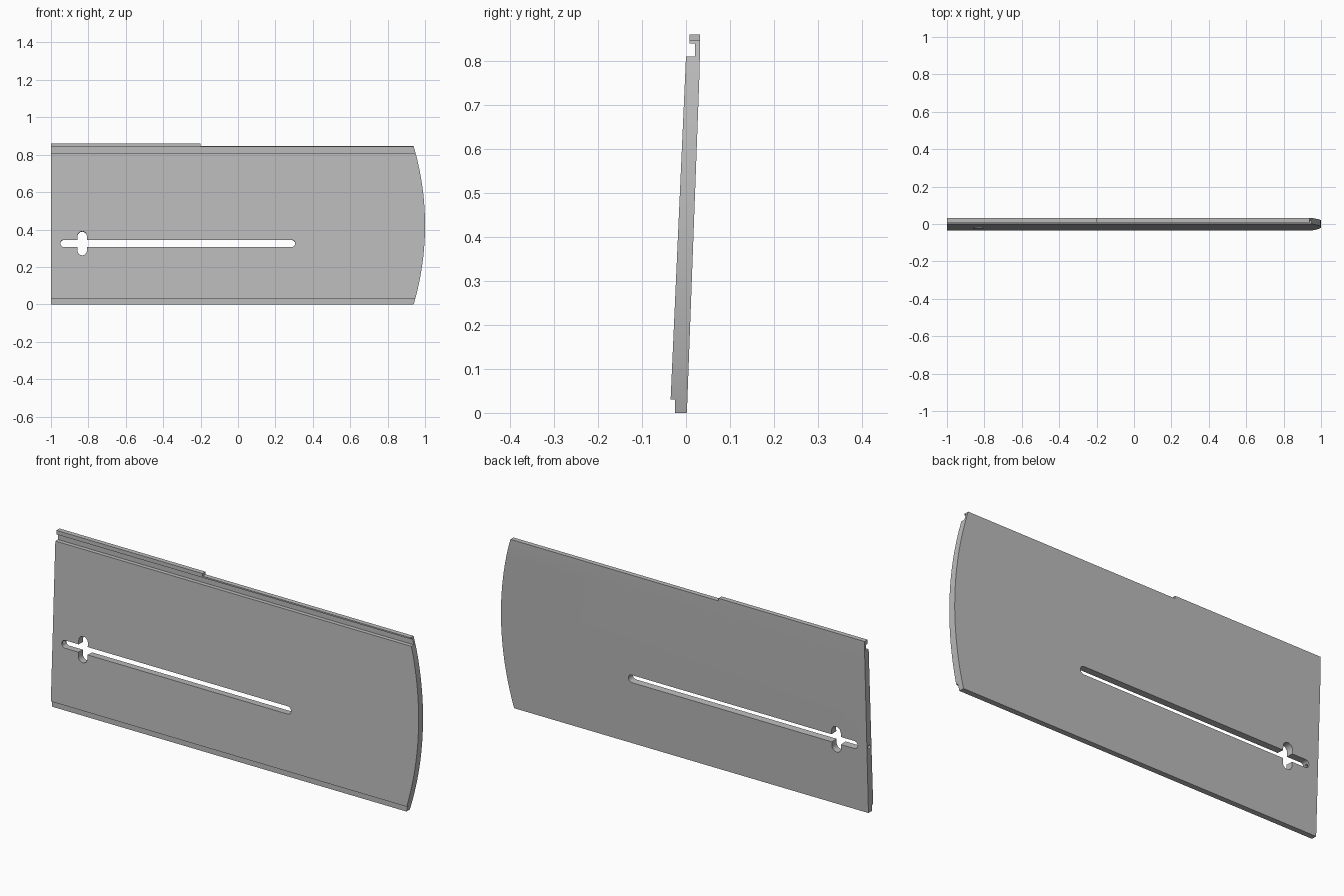
import bpy, bmesh, math
from mathutils import Matrix, Vector

cube = bpy.data.objects.get("Cube")
if cube:
    bpy.data.objects.remove(cube, do_unlink=True)

grey = bpy.data.materials.new("matte grey")
grey.use_nodes = True
grey.diffuse_color = (0.5, 0.5, 0.5, 1)
grey.node_tree.nodes["Principled BSDF"].inputs["Base Color"].default_value = (0.5, 0.5, 0.5, 1)


def prism(name, points, shift):
    """Extrude a closed outline of 3D points along the shift vector."""
    bm = bmesh.new()
    face = bm.faces.new([bm.verts.new(p) for p in points])
    ext = bmesh.ops.extrude_face_region(bm, geom=[face])
    moved = [g for g in ext["geom"] if isinstance(g, bmesh.types.BMVert)]
    bmesh.ops.translate(bm, verts=moved, vec=shift)
    bmesh.ops.recalc_face_normals(bm, faces=bm.faces)
    mesh = bpy.data.meshes.new(name)
    bm.to_mesh(mesh)
    bm.free()
    mesh.materials.append(grey)
    obj = bpy.data.objects.new(name, mesh)
    bpy.context.collection.objects.link(obj)
    return obj


def cut(target, cutter, operation="DIFFERENCE"):
    """Apply a boolean and drop the cutter."""
    cutter.hide_render = True
    mod = target.modifiers.new("cut", "BOOLEAN")
    mod.operation, mod.object, mod.solver = operation, cutter, "EXACT"
    bpy.context.view_layer.objects.active = target
    bpy.ops.object.modifier_apply(modifier=mod.name)
    bpy.data.objects.remove(cutter, do_unlink=True)


def arc(cx, cz, r, start, end, steps):
    angles = [start + (end - start) * i / steps for i in range(steps + 1)]
    return [(cx + r * math.cos(a), cz + r * math.sin(a)) for a in angles]


# Leaning panel section with a bottom rabbet and a hooked top lip
section = [(-0.025, 0), (0.002, 0), (0.031, 0.78), (0.032, 0.86), (0.008, 0.86),
           (0.008, 0.84), (0.02, 0.84), (0.02, 0.81), (0, 0.81),
           (-0.035, 0.03), (-0.025, 0.03)]
panel = prism("sliding_panel", [(-1, y, z) for y, z in section], Vector((2, 0, 0)))

# Bowed end and lowered lip
MID, TOP, RADIUS = 0.4225, 0.847, 1.5
bow = arc(1 - RADIUS, MID, RADIUS, -math.asin(0.5 / RADIUS),
          math.asin((TOP - MID) / RADIUS), 32)
outline = [(-1.1, bow[0][1])] + bow + [(-0.2, TOP), (-0.2, 1), (-1.1, 1)]
cut(panel, prism("outline_cutter", [(x, -0.2, z) for x, z in outline],
                 Vector((0, 0.4, 0))), "INTERSECT")

# Long slot with a short cross slot, both square to the leaning face
SLOT_Z = 0.325
lean = Matrix.Rotation(-math.atan(0.042), 3, "X")


def slot_cutter(name, centre_x, half, r, upright):
    q = math.pi / 2
    pts = arc(half - r, 0, r, -q, q, 10) + arc(r - half, 0, r, q, 3 * q, 10)
    if upright:
        pts = [(-z, x) for x, z in pts]
    base = Vector((centre_x, -0.004, SLOT_Z))
    return prism(name, [base + lean @ Vector((x, -0.1, z)) for x, z in pts],
                 lean @ Vector((0, 0.2, 0)))


cut(panel, slot_cutter("long_slot_cutter", -0.322, 0.628, 0.019, False))
cut(panel, slot_cutter("cross_slot_cutter", -0.833, 0.064, 0.025, True))

# Small hole drilled from the straight end into the slot
ring = arc(-0.004, SLOT_Z, 0.009, 0, math.tau * 15 / 16, 15)
cut(panel, prism("end_hole_cutter", [(-1.05, y, z) for y, z in ring],
                 Vector((0.12, 0, 0))))

# Crisp edges, smooth round walls
bpy.ops.object.select_all(action="DESELECT")
panel.select_set(True)
bpy.context.view_layer.objects.active = panel
bpy.ops.object.shade_smooth_by_angle(angle=math.radians(25))
